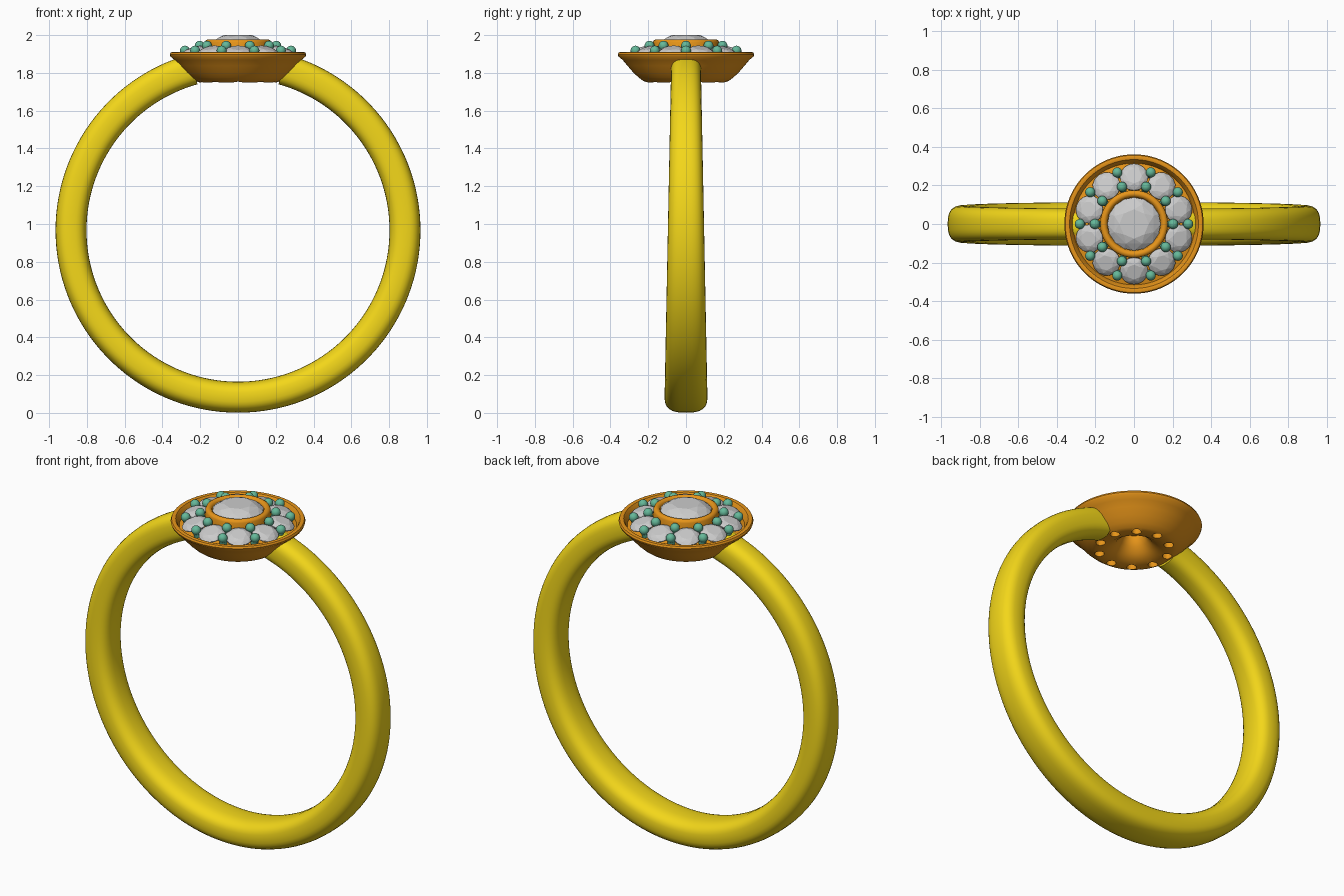
import bpy, bmesh
from math import sin, cos, pi, radians, copysign
from mathutils import Matrix

if "Cube" in bpy.data.objects:
    bpy.data.objects.remove(bpy.data.objects["Cube"])


def material(name, rgb):
    m = bpy.data.materials.new(name)
    m.diffuse_color = (*rgb, 1)
    m.use_nodes = True
    m.node_tree.nodes["Principled BSDF"].inputs["Base Color"].default_value = m.diffuse_color
    return m


GOLD = material("yellow_gold", (0.9, 0.68, 0.01))
ORANGE = material("orange_gold", (0.8, 0.30, 0.01))
TEAL = material("teal_beads", (0.13, 0.48, 0.32))


def finish(name, bm, mat=None, smooth=True):
    bmesh.ops.recalc_face_normals(bm, faces=bm.faces)
    me = bpy.data.meshes.new(name)
    bm.to_mesh(me)
    bm.free()
    ob = bpy.data.objects.new(name, me)
    bpy.context.collection.objects.link(ob)
    if mat:
        me.materials.append(mat)
    if smooth:
        bpy.ops.object.select_all(action='DESELECT')
        ob.select_set(True)
        bpy.context.view_layer.objects.active = ob
        bpy.ops.object.shade_smooth_by_angle(angle=radians(40))
    return ob


def bridge(bm, loops, closed):
    """Skin a list of closed vertex loops with quads."""
    n = len(loops[0])
    for i in range(len(loops) if closed else len(loops) - 1):
        a, b = loops[i], loops[(i + 1) % len(loops)]
        for j in range(n):
            k = (j + 1) % n
            bm.faces.new((a[j], a[k], b[k], b[j]))


def lathe(name, profile, mat, segs=96):
    """Revolve a closed (radius, height) profile around z."""
    bm = bmesh.new()
    loops = [[bm.verts.new((r * cos(t), r * sin(t), z)) for r, z in profile]
             for t in (2 * pi * i / segs for i in range(segs))]
    bridge(bm, loops, True)
    return finish(name, bm, mat)


# band: rounded section swept round the finger, narrowing towards the head
CZ, R_MID, HALF_T = 0.967, 0.884, 0.082
GAP = radians(15.5)
bm = bmesh.new()
loops = []
for i in range(129):
    a = GAP + (2 * pi - 2 * GAP) * i / 128      # angle from the top
    half_w = 0.096 - 0.0175 * cos(a)
    loop = []
    for j in range(32):
        t = 2 * pi * j / 32
        p = copysign(abs(cos(t)) ** 0.74, cos(t)) * HALF_T
        q = copysign(abs(sin(t)) ** 0.74, sin(t)) * half_w
        loop.append(bm.verts.new(((R_MID + p) * sin(a), q, CZ + (R_MID + p) * cos(a))))
    loops.append(loop)
bridge(bm, loops, False)
bm.faces.new(loops[0])
bm.faces.new(loops[-1])
finish("band", bm, GOLD)

# head: bowl, rim, sloping plate, centre bezel and hollow underside
head = lathe("head", [
    (0.205, 1.75), (0.225, 1.757), (0.25, 1.775), (0.28, 1.803), (0.31, 1.838),
    (0.335, 1.868), (0.357, 1.886), (0.361, 1.897), (0.356, 1.908), (0.346, 1.911),
    (0.334, 1.908), (0.327, 1.898), (0.315, 1.868), (0.175, 1.905),
    (0.175, 1.962), (0.170, 1.972), (0.160, 1.977), (0.150, 1.976), (0.140, 1.968),
    (0.134, 1.94), (0.06, 1.87), (0.058, 1.85), (0.075, 1.815), (0.10, 1.783),
    (0.135, 1.76), (0.17, 1.752)], ORANGE)

# blind holes drilled into the underside below each small stone
bm = bmesh.new()
for i in range(10):
    t = radians(18 + 36 * i)
    bmesh.ops.create_cone(bm, cap_ends=True, segments=20, radius1=0.026, radius2=0.026,
                          depth=0.12,
                          matrix=Matrix.Translation((0.19 * cos(t), 0.19 * sin(t), 1.75)))
drill = finish("drill_cutter", bm, smooth=False)
drill.hide_render = True
drill.hide_viewport = True
cut = head.modifiers.new("holes", 'BOOLEAN')
cut.operation = 'DIFFERENCE'
cut.solver = 'EXACT'
cut.object = drill


def gem(name, radius, depth):
    """Faceted stone with its girdle at z = 0."""
    bm = bmesh.new()
    rings = [(8, 0.55, 0.30, 0.0), (8, 0.80, 0.20, 0.5), (16, 1, 0.03, 0.0),
             (16, 1, -0.03, 0.0), (8, 0.5, -0.54 * depth, 0.5)]
    for n, r, z, off in rings:
        for i in range(n):
            t = 2 * pi * (i + off) / n
            bm.verts.new((radius * r * cos(t), radius * r * sin(t), radius * z))
    bm.verts.new((0, 0, -radius * depth))
    bmesh.ops.convex_hull(bm, input=bm.verts)
    return finish(name, bm, smooth=False)


# centre stone
gem("centre_stone", 0.138, 0.86).location.z = 2.0 - 0.138 * 0.30

TILT = radians(17)


def around(deg, radius, z):
    """Place on the halo, tilted outwards."""
    return (Matrix.Rotation(radians(deg), 4, 'Z') @ Matrix.Translation((radius, 0, z))
            @ Matrix.Rotation(TILT, 4, 'Y'))


# halo of ten small stones
for i in range(10):
    gem(f"halo_stone_{i}", 0.073, 0.75).matrix_world = around(18 + 36 * i, 0.243, 1.912)


def bead(name, place):
    """Round-topped prong on a short stem."""
    bm = bmesh.new()
    bmesh.ops.create_uvsphere(bm, u_segments=20, v_segments=12, radius=0.026)
    bmesh.ops.create_cone(bm, cap_ends=True, segments=16, radius1=0.02, radius2=0.02,
                          depth=0.05, matrix=Matrix.Translation((0, 0, -0.025)))
    finish(name, bm, TEAL).matrix_world = place


# inner and outer rings of beads between the stones
for i in range(10):
    bead(f"outer_bead_{i}", around(36 * i, 0.281, 1.918))
    bead(f"inner_bead_{i}", around(36 * i, 0.203, 1.944))
